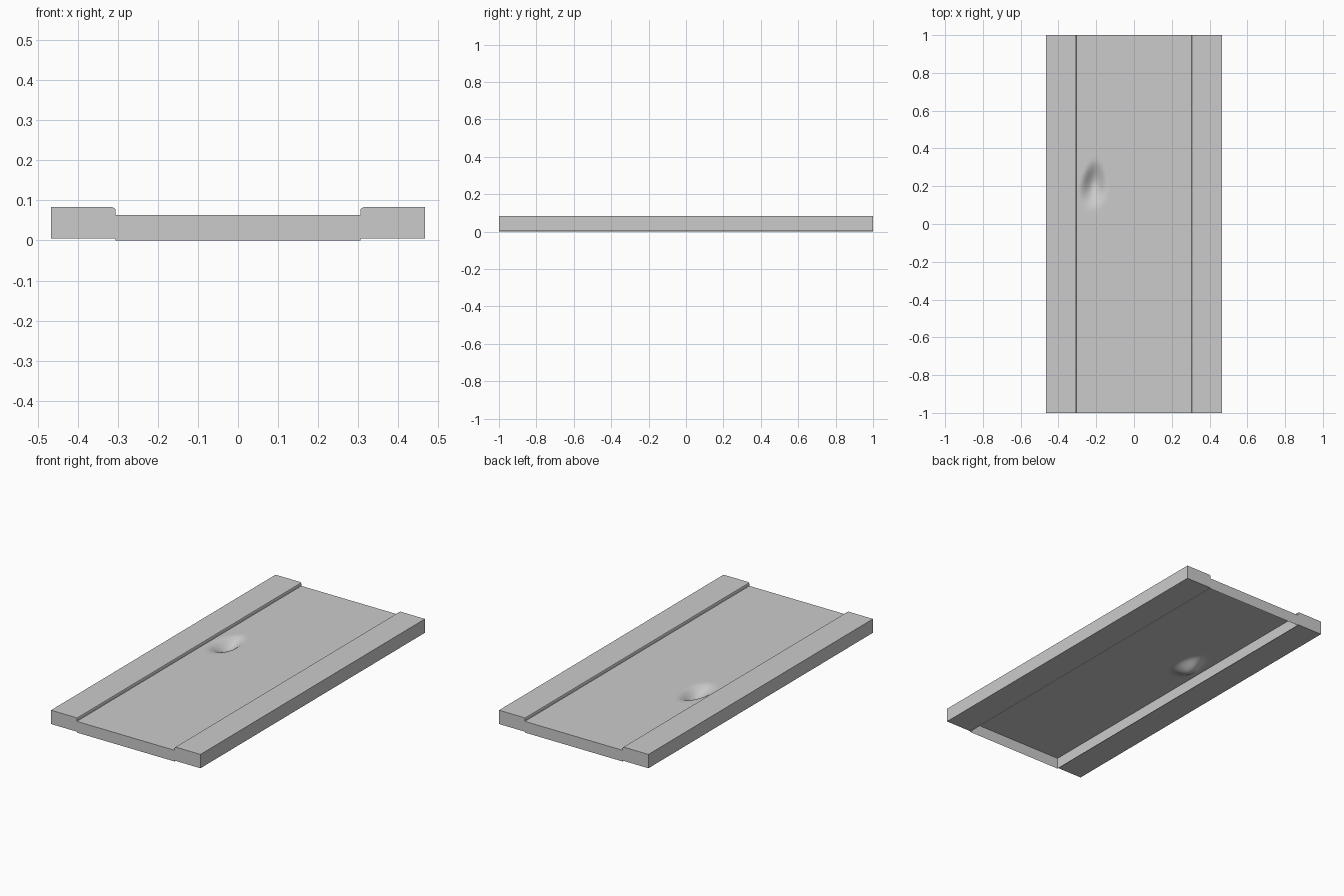
import bpy, bmesh, math

if "Cube" in bpy.data.objects:
    bpy.data.objects.remove(bpy.data.objects["Cube"])

HALF_LEN = 1.0
PANEL_X, PANEL_Z = 0.305, 0.063


def make_object(name, bm):
    mesh = bpy.data.meshes.new(name)
    bm.to_mesh(mesh)
    bm.free()
    obj = bpy.data.objects.new(name, mesh)
    bpy.context.collection.objects.link(obj)
    return obj


def dent_depth(x, y):
    # Hollow wide at the front, tapering towards the back
    v = (y - 0.21) / 0.14
    width = 0.078 * (1 - 0.25 * v)
    u = (x + 0.212 - 0.012 * v) / width
    r = math.hypot(u, v)
    return 0.042 * (0.5 + 0.5 * math.cos(math.pi * r)) if r < 1 else 0.0


# Centre panel: dented top with side walls, open underneath
bm = bmesh.new()
bmesh.ops.create_grid(bm, x_segments=60, y_segments=100, size=1.0)
for v in bm.verts:
    v.co.x *= PANEL_X
    v.co.y *= HALF_LEN
    v.co.z = PANEL_Z - dent_depth(v.co.x, v.co.y)
rim = [e for e in bm.edges if e.is_boundary]
walls = bmesh.ops.extrude_edge_only(bm, edges=rim)["geom"]
for v in walls:
    if isinstance(v, bmesh.types.BMVert):
        v.co.z = 0.0
bmesh.ops.recalc_face_normals(bm, faces=bm.faces)
if sum(f.normal.z for f in bm.faces) < 0:
    bmesh.ops.reverse_faces(bm, faces=bm.faces)
panel = make_object("centre_panel", bm)
bpy.context.view_layer.objects.active = panel
panel.select_set(True)
bpy.ops.object.shade_smooth_by_angle(angle=math.radians(35))

# Raised side rails: chamfered profile extruded along the length and mirrored
profile = [(0.305, 0.005), (0.466, 0.005), (0.466, 0.083),
           (0.313, 0.083), (0.307, 0.080), (0.305, 0.075)]
bm = bmesh.new()
face = bm.faces.new([bm.verts.new((x, -HALF_LEN, z)) for x, z in profile])
ext = bmesh.ops.extrude_face_region(bm, geom=[face], use_keep_orig=True)["geom"]
bmesh.ops.translate(bm, vec=(0, 2 * HALF_LEN, 0),
                    verts=[g for g in ext if isinstance(g, bmesh.types.BMVert)])
bmesh.ops.recalc_face_normals(bm, faces=bm.faces)
rails = make_object("side_rails", bm)
rails.modifiers.new("mirror", "MIRROR").use_axis = (True, False, False)
